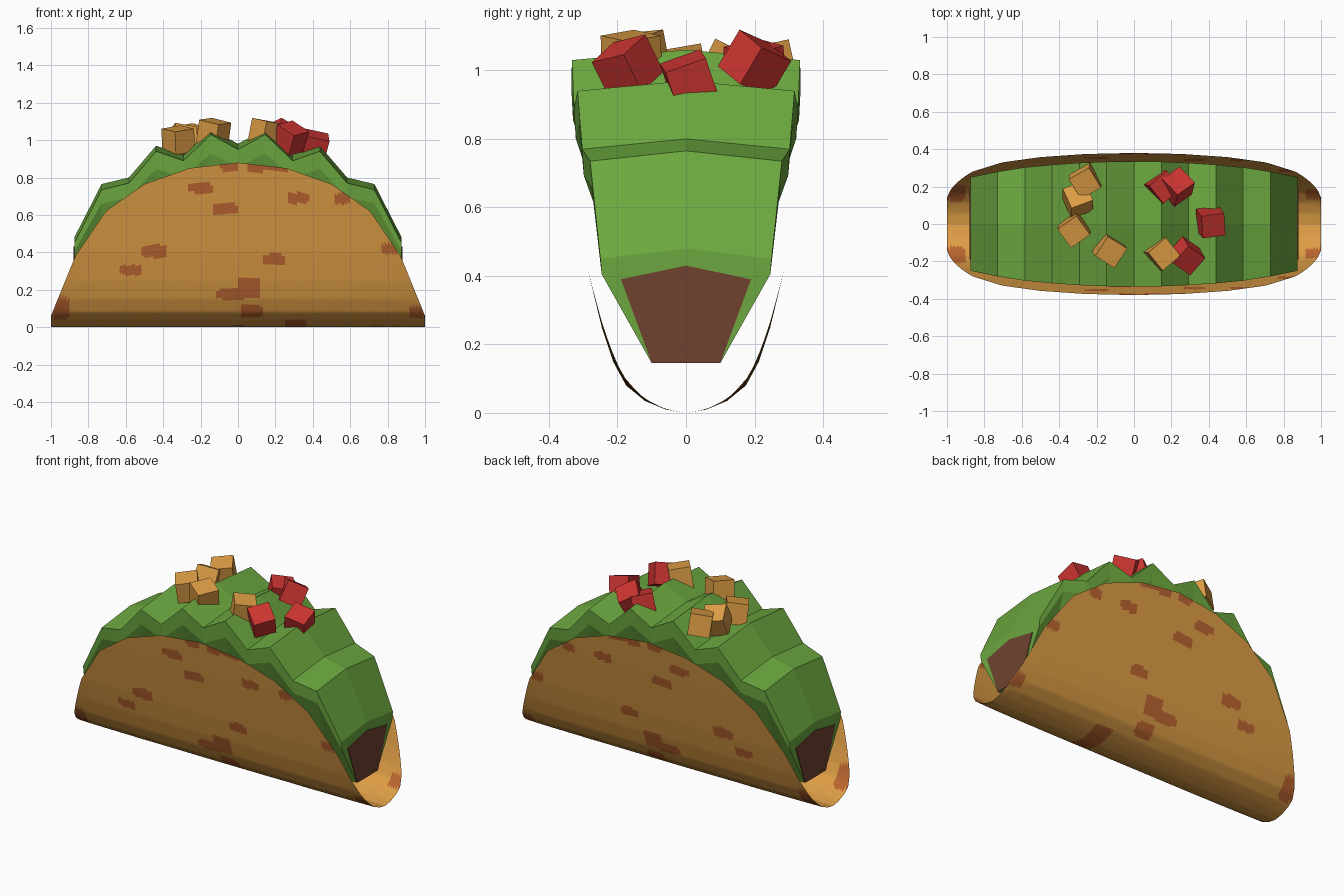
import bpy, bmesh, math
from mathutils import Matrix, Euler, Vector

cube = bpy.data.objects.get("Cube")
if cube:
    bpy.data.objects.remove(cube, do_unlink=True)


def material(name, rgb):
    mat = bpy.data.materials.new(name)
    mat.use_nodes = True
    mat.diffuse_color = (*rgb, 1)
    bsdf = mat.node_tree.nodes["Principled BSDF"]
    bsdf.inputs["Base Color"].default_value = (*rgb, 1)
    bsdf.inputs["Roughness"].default_value = 0.9
    return mat


TAN = material("toasted tan", (0.73, 0.34, 0.06))
BROWN = material("toasted brown", (0.5, 0.13, 0.03))
GREEN = material("leaf green", (0.15, 0.39, 0.05))
MEAT = material("dark brown", (0.16, 0.055, 0.03))
RED = material("tomato red", (0.6, 0.035, 0.03))
CHEESE = material("cheese orange", (0.73, 0.34, 0.06))


def finish(bm, name, *mats):
    mesh = bpy.data.meshes.new(name)
    bm.to_mesh(mesh)
    bm.free()
    for mat in mats:
        mesh.materials.append(mat)
    obj = bpy.data.objects.new(name, mesh)
    bpy.context.collection.objects.link(obj)
    return obj


def lerp(points, t):
    """Piecewise linear lookup in (input, output) pairs."""
    for (a, p), (b, q) in zip(points, points[1:]):
        if t <= b:
            return p + (q - p) * (t - a) / (b - a)
    return points[-1][1]


def loft(sections):
    """Closed solid through equal rings of points, with capped ends."""
    bm = bmesh.new()
    rings = [[bm.verts.new(p) for p in ring] for ring in sections]
    n = len(rings[0])
    for a, b in zip(rings, rings[1:]):
        for i in range(n):
            j = (i + 1) % n
            bm.faces.new((a[i], a[j], b[j], b[i]))
    bm.faces.new(rings[0])
    bm.faces.new(rings[-1])
    bmesh.ops.recalc_face_normals(bm, faces=bm.faces)
    return bm


# Folded shell: a single curved sheet trimmed by an arched rim
WALL = [(0, 0), (.01, .06), (.035, .12), (.08, .175), (.15, .213),
        (.25, .246), (.39, .28), (.65, .335), (.88, .38)]
RIM = [(0, .88), (.26, .85), (.5, .765), (.707, .62), (.87, .38), (1, .06)]
COLS, ROWS = 120, 60

# Toasted patches: centre x, centre z, half width, half height
SPOTS = [(-.2, .745, .065, .028), (-.065, .63, .065, .03),
         (.16, .86, .115, .027), (-.05, .86, .05, .022),
         (.32, .69, .06, .028), (.56, .69, .045, .03),
         (-.45, .405, .065, .035), (-.575, .305, .06, .026),
         (.19, .36, .062, .032), (.06, .21, .065, .06),
         (-.03, .175, .09, .027), (.07, .085, .06, .035),
         (.31, .02, .065, .022), (.81, .42, .04, .028),
         (-.95, .1, .05, .06), (.96, .08, .05, .03)]


def in_spot(p):
    return any(((p.x - x) / w) ** 4 + ((p.z - z) / h) ** 4 < 1
               for x, z, w, h in SPOTS)


bm = bmesh.new()
grid = []
for i in range(COLS + 1):
    x = -1 + 2 * i / COLS
    rim = lerp(RIM, abs(x))
    column = []
    for j in range(-ROWS, ROWS + 1):
        z = rim * (abs(j) / ROWS) ** 1.5
        pinch = 1 - .07 * x ** 4 * max(0, 1 - z / .4)
        y = math.copysign(lerp(WALL, z) * pinch, j)
        column.append(bm.verts.new((x, y, z)))
    grid.append(column)
for a, b in zip(grid, grid[1:]):
    for j in range(2 * ROWS):
        face = bm.faces.new((a[j], a[j + 1], b[j + 1], b[j]))
        face.normal_update()
        face.smooth = True
        face.material_index = int(in_spot(face.calc_center_median()))
bmesh.ops.reverse_faces(bm, faces=bm.faces)
finish(bm, "shell", TAN, BROWN)

# Lettuce: zigzag ridged filling, mirrored about the middle: side z, half width
RIDGES = [(.95, .335), (1.03, .333), (.89, .327), (.94, .317),
          (.77, .303), (.735, .28), (.45, .25)]
STEP = .875 / (len(RIDGES) - 1)
sections = []
for k in range(1 - len(RIDGES), len(RIDGES)):
    z, w = RIDGES[abs(k)]
    half = [(w, z), (w * .985, z * .9), (.1, .145)]
    ring = [(0, z + .03)] + half + [(-y, h) for y, h in reversed(half)]
    sections.append([(k * STEP, y, h) for y, h in ring])
finish(loft(sections), "lettuce", GREEN)

# Meat core showing at both ends
core = [(0, .43), (.19, .39), (.1, .146), (-.1, .146), (-.19, .39)]
finish(loft([[(x, y, z) for y, z in core] for x in (-.879, .879)]),
       "meat_core", MEAT)


# Diced toppings: position, then tilt in degrees
def dice(name, mat, places, size):
    for n, (loc, tilt) in enumerate(places, 1):
        bm = bmesh.new()
        turn = Euler([math.radians(a) for a in tilt]).to_matrix().to_4x4()
        bmesh.ops.create_cube(
            bm, size=size, matrix=Matrix.Translation(Vector(loc)) @ turn)
        finish(bm, f"{name}_{n}", mat)


dice("cheese_cube", CHEESE, [
    ((-.26, .23, 1.01), (10, -8, 30)),
    ((-.30, .13, 1.0), (-25, 10, 20)),
    ((-.32, -.03, 1.0), (8, -8, 35)),
    ((-.13, -.14, 1.04), (5, 12, -32)),
    ((.15, -.16, 1.04), (8, 8, 40)),
], .125)
dice("tomato_cube", RED, [
    ((.15, .2, 1.01), (12, 10, 40)),
    ((.23, .2, 1.02), (-20, 25, 35)),
    ((.41, .01, .97), (20, 12, 8)),
    ((.28, -.17, 1.01), (12, 28, -35)),
], .125)
